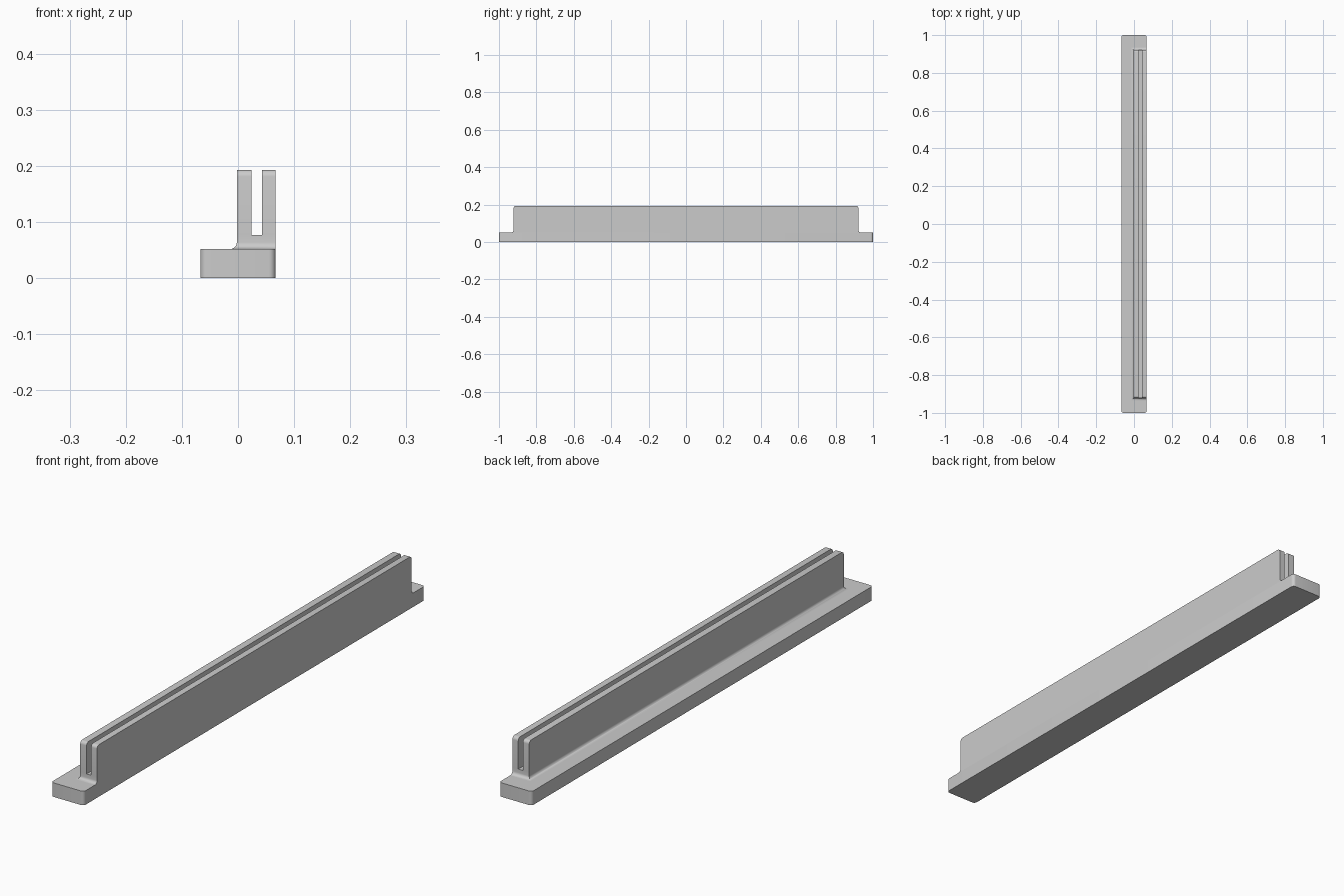
import bpy, bmesh, math

old = bpy.data.objects.get("Cube")
if old:
    bpy.data.objects.remove(old, do_unlink=True)

# Main dimensions
HALF_W, BASE_TOP = 0.067, 0.052
WALL_LEFT, WALL_END = -0.002, 0.922
SLOT_X0, SLOT_X1, SLOT_Z = 0.024, 0.043, 0.077
WALL_TOP, RADIUS, STEPS = 0.193, 0.012, 6

grey = bpy.data.materials.new("plain grey")
grey.use_nodes = True
colour = (0.6, 0.6, 0.6, 1)
grey.diffuse_color = colour
grey.node_tree.nodes["Principled BSDF"].inputs["Base Color"].default_value = colour


def finish(name, bm):
    bmesh.ops.recalc_face_normals(bm, faces=bm.faces)
    mesh = bpy.data.meshes.new(name)
    bm.to_mesh(mesh)
    bm.free()
    mesh.materials.append(grey)
    obj = bpy.data.objects.new(name, mesh)
    bpy.context.collection.objects.link(obj)
    bpy.ops.object.select_all(action='DESELECT')
    obj.select_set(True)
    bpy.context.view_layer.objects.active = obj
    bpy.ops.object.shade_smooth_by_angle(angle=math.radians(35))


def loft(name, levels):
    """Stack rectangles (x0, x1, half length, z), capped on top."""
    bm = bmesh.new()
    rings = [[bm.verts.new((x, y, z)) for x, y in
              ((x0, -h), (x1, -h), (x1, h), (x0, h))]
             for x0, x1, h, z in levels]
    for low, high in zip(rings, rings[1:]):
        for i in range(4):
            j = (i + 1) % 4
            bm.faces.new((low[i], low[j], high[j], high[i]))
    bm.faces.new(rings[-1])
    finish(name, bm)


# Base bar with rounded vertical corners
bm = bmesh.new()
bmesh.ops.create_cube(bm, size=1)
for v in bm.verts:
    v.co = (v.co.x * 2 * HALF_W, v.co.y * 2, (v.co.z + 0.5) * BASE_TOP)
corners = [e for e in bm.edges if abs(e.verts[0].co.z - e.verts[1].co.z) > 0.01]
bmesh.ops.bevel(bm, geom=corners, offset=RADIUS, segments=STEPS,
                profile=0.5, affect='EDGES')
finish("base_bar", bm)

# Quarter circle as (sine, cosine) steps
arc = [(math.sin(a), math.cos(a)) for a in
       (math.pi / 2 * i / STEPS for i in range(STEPS + 1))]

# Wall foot, flared into the base on its inner side and both ends
foot = []
for s, c in arc:
    flare = RADIUS * (1 - s)
    foot.append((WALL_LEFT - flare, HALF_W, WALL_END + flare,
                 BASE_TOP + RADIUS * (1 - c)))
foot.append((WALL_LEFT, HALF_W, WALL_END, SLOT_Z))
loft("wall_foot", foot)

# Two upright walls either side of the slot, with rounded top ends
for name, x0, x1 in (("right_wall", WALL_LEFT, SLOT_X0),
                     ("left_wall", SLOT_X1, HALF_W)):
    levels = [(x0, x1, WALL_END, SLOT_Z)]
    levels += [(x0, x1, WALL_END - RADIUS * (1 - c),
                WALL_TOP - RADIUS * (1 - s)) for s, c in arc]
    loft(name, levels)
